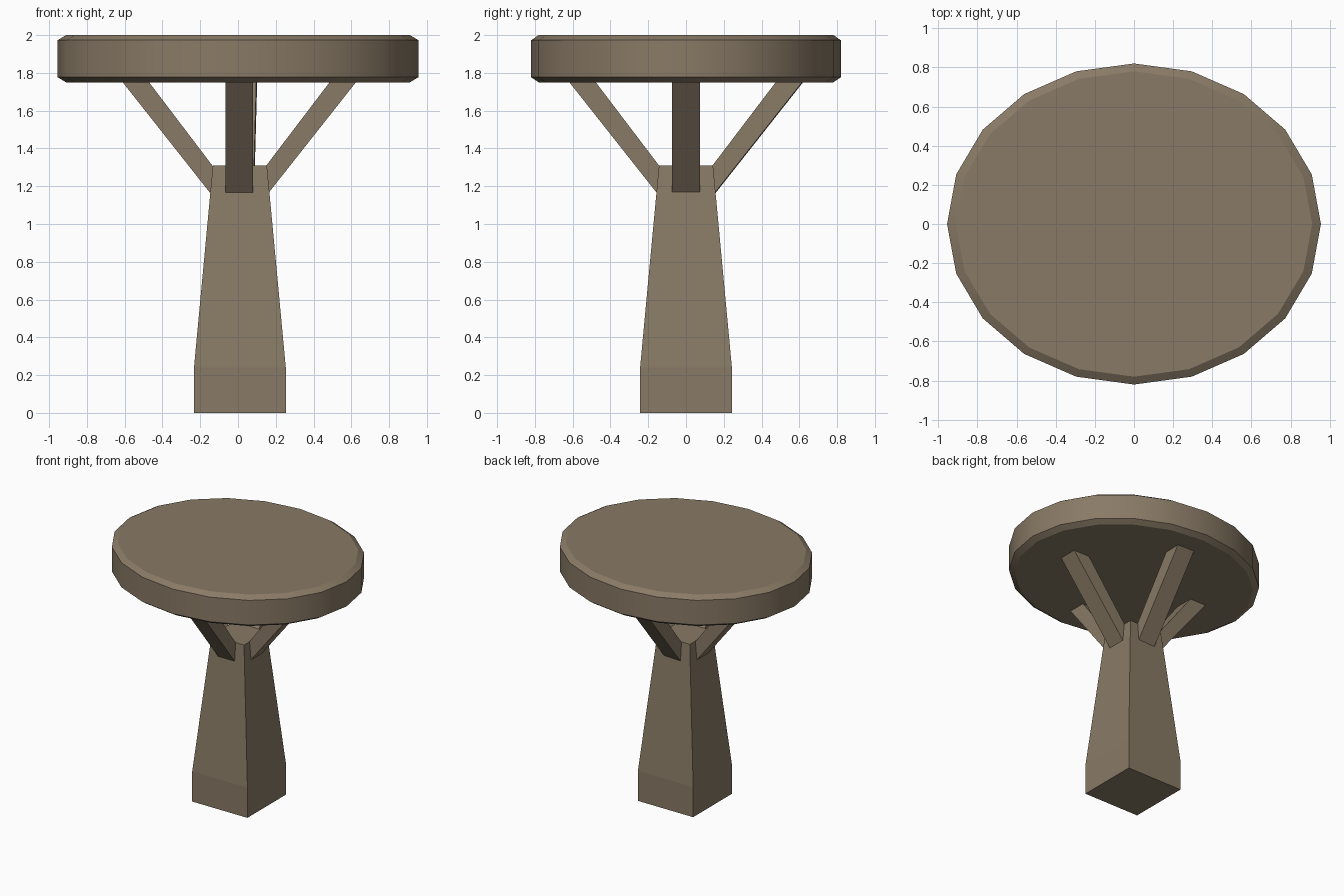
import bpy
import bmesh
import math
from mathutils import Matrix, Vector

cube = bpy.data.objects.get("Cube")
if cube:
    bpy.data.objects.remove(cube, do_unlink=True)

wood = bpy.data.materials.new("brown_wood")
wood.use_nodes = True
colour = (0.25, 0.195, 0.132, 1)
wood.diffuse_color = colour
wood.node_tree.nodes["Principled BSDF"].inputs["Base Color"].default_value = colour


def loft(name, rings):
    """Skin equal-length rings of points and cap both ends."""
    bm = bmesh.new()
    loops = [[bm.verts.new(p) for p in ring] for ring in rings]
    n = len(loops[0])
    for low, high in zip(loops, loops[1:]):
        for i in range(n):
            j = (i + 1) % n
            bm.faces.new((low[i], low[j], high[j], high[i]))
    bm.faces.new(loops[0][::-1])
    bm.faces.new(loops[-1])
    bmesh.ops.recalc_face_normals(bm, faces=bm.faces)
    mesh = bpy.data.meshes.new(name)
    bm.to_mesh(mesh)
    bm.free()
    mesh.materials.append(wood)
    obj = bpy.data.objects.new(name, mesh)
    bpy.context.collection.objects.link(obj)
    return obj


def ellipse(rx, ry, z, sides=20):
    angles = [math.tau * i / sides for i in range(sides)]
    return [(rx * math.cos(a), ry * math.sin(a), z) for a in angles]


def square(half, z, cx=0.01):
    return [(cx + sx * half, sy * half, z)
            for sx, sy in ((-1, -1), (1, -1), (1, 1), (-1, 1))]


# Oval top with chamfered rims
top = loft("table_top", [ellipse(0.91, 0.78, 1.75), ellipse(0.955, 0.82, 1.777),
                         ellipse(0.955, 0.82, 1.973), ellipse(0.91, 0.78, 2.0)])
bpy.ops.object.select_all(action="DESELECT")
top.select_set(True)
bpy.context.view_layer.objects.active = top
bpy.ops.object.shade_smooth_by_angle(angle=math.radians(30))

# Square post, straight at the foot and tapering above
loft("post", [square(0.243, 0), square(0.243, 0.24), square(0.143, 1.31)])

# Four slanted braces from the post to the underside of the top
profile = [(0.155, 1.165), (0.625, 1.76), (0.485, 1.76), (0.09, 1.24)]
for side, turn in (("left", 0), ("back", 88), ("right", 180), ("front", 270)):
    place = Matrix.Translation((0.007, 0, 0)) @ Matrix.Rotation(math.radians(turn), 4, "Z")
    loft(side + "_brace", [[place @ Vector((r, y, z)) for r, z in profile]
                           for y in (-0.073, 0.073)])
